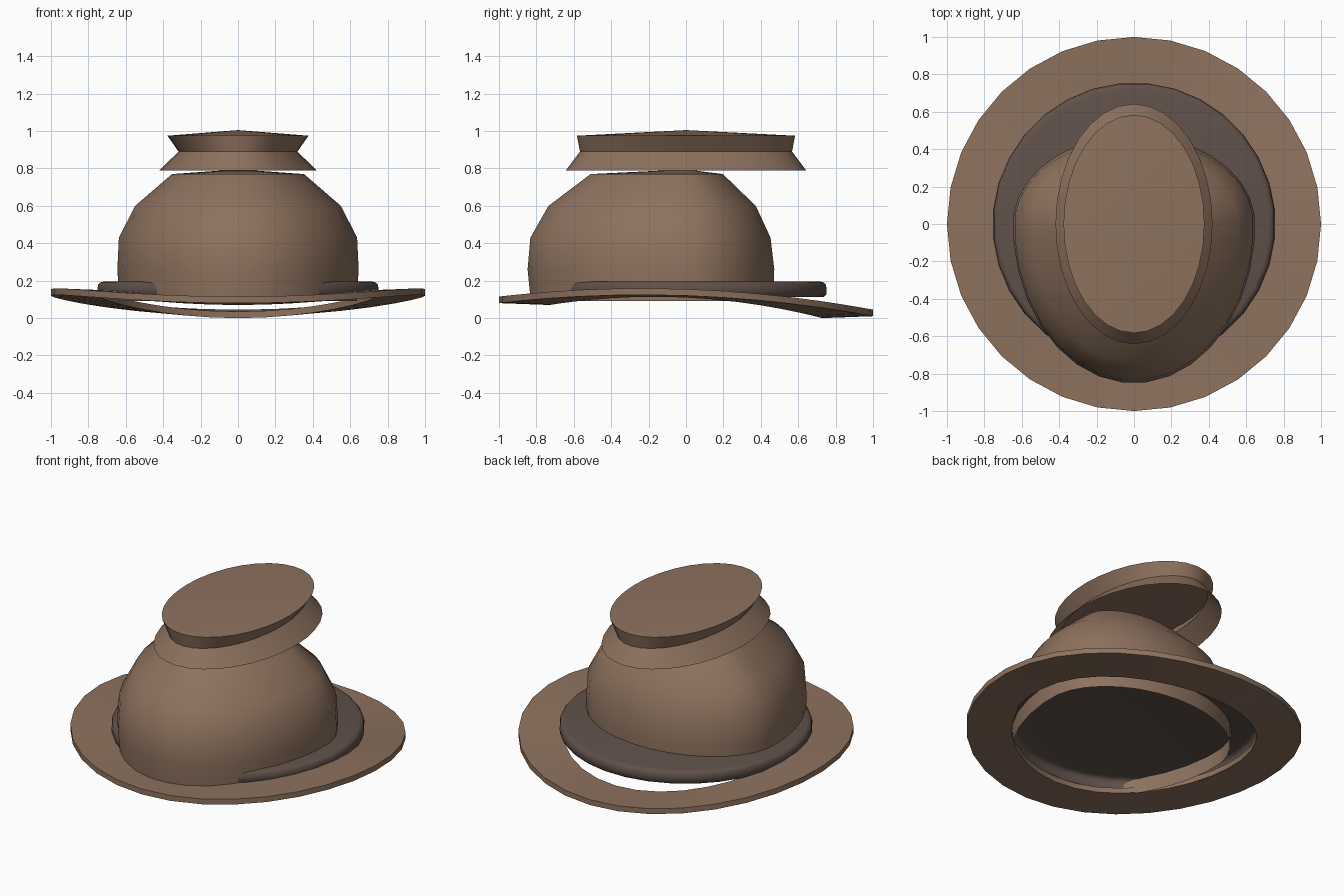
import bpy, bmesh, math

if "Cube" in bpy.data.objects:
    bpy.data.objects.remove(bpy.data.objects["Cube"])


def material(name, rgb):
    m = bpy.data.materials.new(name)
    m.diffuse_color = (*rgb, 1)
    m.use_nodes = True
    m.node_tree.nodes["Principled BSDF"].inputs["Base Color"].default_value = m.diffuse_color
    return m


BROWN = material("brown_felt", (0.268, 0.168, 0.112))
DARK = material("dark_ribbon", (0.117, 0.082, 0.068))


def loft(name, mat, rings, top=None, closed=False, angle=32):
    """Skin a stack of point rings; top is an optional fan apex point."""
    bm = bmesh.new()
    loops = [[bm.verts.new(p) for p in ring] for ring in rings]
    n = len(loops[0])
    pairs = list(zip(loops, loops[1:]))
    if closed:
        pairs.append((loops[-1], loops[0]))
    for a, b in pairs:
        for i in range(n):
            j = (i + 1) % n
            bm.faces.new((a[i], a[j], b[j], b[i]))
    if top:
        c = bm.verts.new(top)
        for i in range(n):
            bm.faces.new((c, loops[-1][i], loops[-1][(i + 1) % n]))
    bmesh.ops.recalc_face_normals(bm, faces=bm.faces[:])
    me = bpy.data.meshes.new(name)
    bm.to_mesh(me)
    bm.free()
    me.materials.append(mat)
    ob = bpy.data.objects.new(name, me)
    bpy.context.collection.objects.link(ob)
    bpy.ops.object.select_all(action='DESELECT')
    ob.select_set(True)
    bpy.context.view_layer.objects.active = ob
    bpy.ops.object.shade_smooth_by_angle(angle=math.radians(angle))
    return ob


def egg(z, rx, front, back, n=32, offset=0.5):
    """Oval ring with separate front and back depths."""
    k = 1 / math.cos(math.pi / n) if offset else 1
    pts = []
    for i in range(n):
        t = 2 * math.pi * (i + offset) / n
        s = math.sin(t)
        pts.append((rx * k * math.cos(t), (back if s > 0 else front) * k * s, z))
    return pts


def brim_ring(r, dz, n=32):
    """Wavy ring: raised at the sides, dipping towards the back."""
    pts = []
    for i in range(n):
        t = 2 * math.pi * i / n
        s = math.sin(t)
        pts.append((r * math.cos(t), r * s, dz + 0.12 - 0.035 * s - 0.075 * s * s))
    return pts


# Wide curved brim
loft("brim", BROWN,
     [brim_ring(0.73, -0.01), brim_ring(1, 0), brim_ring(1, 0.035), brim_ring(0.73, 0.025)],
     closed=True)

# Dark ribbon shell: rounded rim under a flat top, open underneath
ribbon = ((0.735, 0.112), (0.75, 0.127), (0.752, 0.155), (0.748, 0.178), (0.738, 0.190), (0.72, 0.195))
loft("ribbon", DARK, [egg(z, r, r, r) for r, z in ribbon], top=(0, 0, 0.196), angle=50)

# Domed crown, longer at the front, open underneath
crown = ((0.09, 0.635, 0.83, 0.465), (0.26, 0.645, 0.847, 0.472), (0.43, 0.637, 0.832, 0.452),
         (0.60, 0.55, 0.735, 0.373), (0.77, 0.353, 0.51, 0.197))
loft("crown", BROWN, [egg(*c) for c in crown], top=(0, 0, 0.795))

# Floating pinched top, flared and open at the bottom
top = ((0.79, 0.42, 0.642), (0.89, 0.318, 0.567), (0.975, 0.377, 0.583))
loft("crown_top", BROWN, [egg(z, rx, ry, ry, 32, 0) for z, rx, ry in top], top=(0, 0, 1.005))
